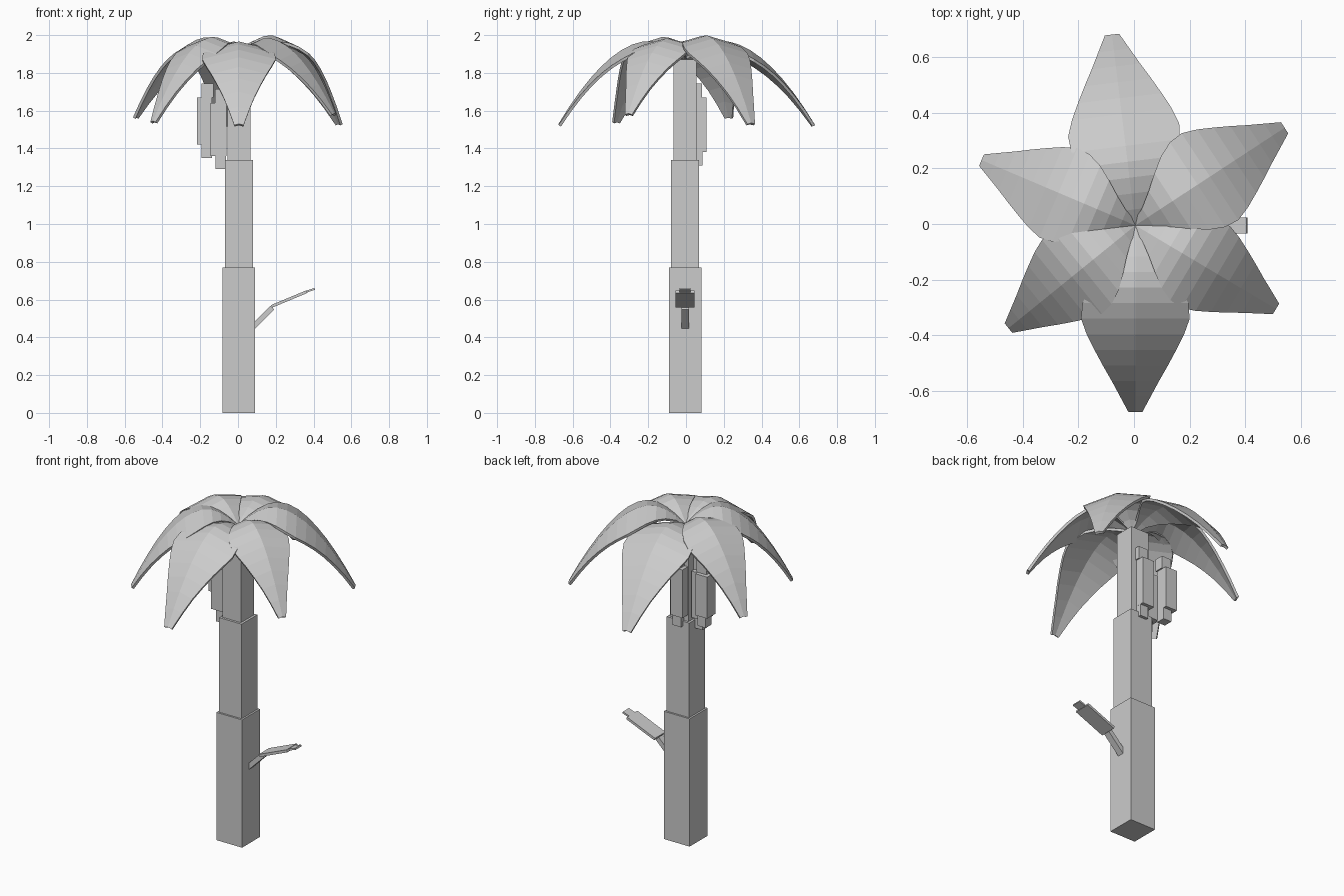
import bpy, bmesh
from math import radians, cos, sin, atan2, hypot
from mathutils import Matrix, Vector

if "Cube" in bpy.data.objects:
    bpy.data.objects.remove(bpy.data.objects["Cube"])

CX, CY = 0.005, -0.005   # trunk axis


def box(name, center, size, tilt=0.0):
    """Box with a given centre and size, tilted about the y axis."""
    bm = bmesh.new()
    bmesh.ops.create_cube(bm, size=1)
    m = (Matrix.Translation(center) @ Matrix.Rotation(tilt, 4, 'Y')
         @ Matrix.Diagonal((*size, 1)))
    bmesh.ops.transform(bm, matrix=m, verts=bm.verts)
    return finish(name, bm)


def finish(name, bm):
    me = bpy.data.meshes.new(name)
    bm.to_mesh(me)
    bm.free()
    ob = bpy.data.objects.new(name, me)
    bpy.context.collection.objects.link(ob)
    return ob


# Trunk: three stacked boxes getting slimmer
for name, w, z0, z1 in [("trunk_lower", 0.172, 0.0, 0.77),
                        ("trunk_middle", 0.15, 0.77, 1.34),
                        ("trunk_upper", 0.122, 1.34, 1.87)]:
    box(name, (CX, CY, (z0 + z1) / 2), (w, w, z1 - z0))

# Fronds: arched, ridged leaves, narrow at both ends
HALF_WIDTHS = [0.015, 0.04, 0.08, 0.125, 0.165, 0.19, 0.195,
               0.175, 0.147, 0.117, 0.085, 0.055, 0.025]
BASE_Z, PEAK_U = 1.89, 0.3


def frond(name, angle, length, peak, tip):
    bm = bmesh.new()
    c, s = cos(radians(angle)), sin(radians(angle))
    rows = []
    for i, w in enumerate(HALF_WIDTHS):
        u = i / (len(HALF_WIDTHS) - 1)
        if u < PEAK_U:
            z = peak - (peak - BASE_Z) * (1 - u / PEAK_U) ** 1.8
        else:
            z = peak - (peak - tip) * ((u - PEAK_U) / (1 - PEAK_U)) ** 1.8
        r, w = u * length, w * length / 0.67
        rows.append([bm.verts.new((CX + r * c - k * w * s,
                                   CY + r * s + k * w * c,
                                   z - abs(k) * w * 0.25))
                     for k in (-1, 0, 1)])
    for a, b in zip(rows, rows[1:]):
        for k in (0, 1):
            bm.faces.new((a[k], b[k], b[k + 1], a[k + 1]))
    ob = finish(name, bm)
    mod = ob.modifiers.new("thickness", 'SOLIDIFY')
    mod.thickness = 0.015
    mod.offset = -1


for i, args in enumerate([(97, 0.69, 1.968, 1.53), (33.2, 0.64, 2.0, 1.535),
                          (-30.7, 0.587, 1.985, 1.585), (-90, 0.67, 1.968, 1.53),
                          (219, 0.586, 1.992, 1.545), (157, 0.60, 1.99, 1.57)]):
    frond(f"frond_{i + 1}", *args)

# Hanging fruit: wide body with a smaller block above and below
for i, (x, y, z0, z1, w) in enumerate([(-0.177, 0.068, 1.42, 1.67, 0.078),
                                       (-0.104, -0.005, 1.36, 1.64, 0.084),
                                       (-0.012, 0.068, 1.38, 1.67, 0.08)]):
    n = f"fruit_{i + 1}"
    box(n + "_body", (x, y, (z0 + z1) / 2), (w, w, z1 - z0))
    box(n + "_stem", (x + 0.015, y - 0.012, z1 + 0.037), (0.065, 0.055, 0.075))
    box(n + "_tip", (x + 0.012, y - 0.008, z0 - 0.035), (0.055, 0.055, 0.07))

# Side shoot: three thin plates running from point to point
for name, (x0, z0), (x1, z1), width, thick in [
        ("shoot_stem", (0.075, 0.45), (0.182, 0.557), 0.04, 0.028),
        ("shoot_leaf", (0.178, 0.564), (0.365, 0.642), 0.10, 0.015),
        ("shoot_tip", (0.355, 0.639), (0.406, 0.657), 0.058, 0.01)]:
    box(name, ((x0 + x1) / 2, CY, (z0 + z1) / 2),
        (hypot(x1 - x0, z1 - z0), width, thick), -atan2(z1 - z0, x1 - x0))
